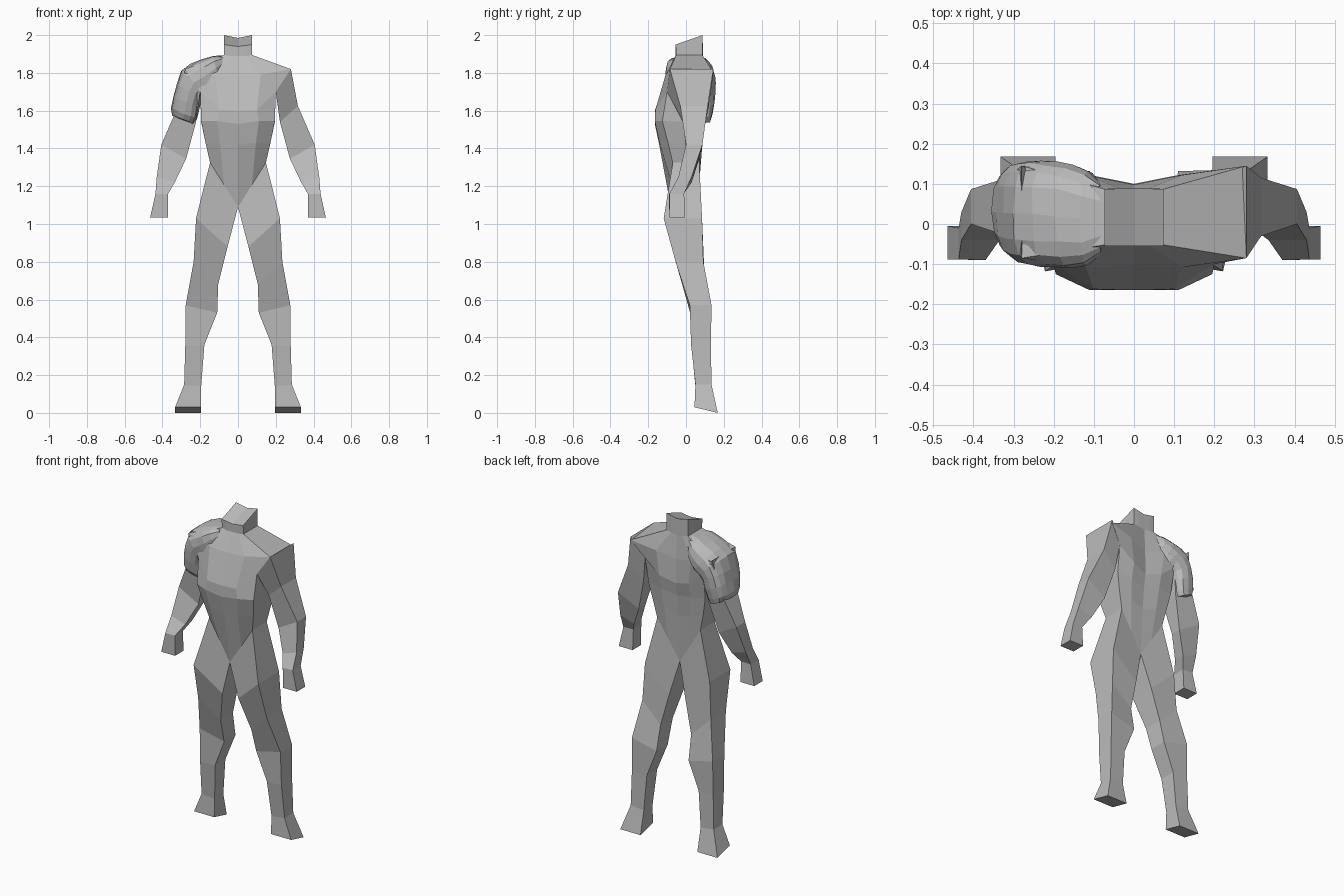
import bpy, bmesh, math, random

random.seed(4)

grey = bpy.data.materials.new("plain_grey")
grey.diffuse_color = (0.5, 0.5, 0.5, 1)


def loft(name, rings, closed=True, caps=(True, True), mirror=True):
    """Skin a list of equally long point rings."""
    bm = bmesh.new()
    rows = [[bm.verts.new(p) for p in r] for r in rings]
    n = len(rows[0])
    for a, b in zip(rows, rows[1:]):
        for i in range(n if closed else n - 1):
            j = (i + 1) % n
            bm.faces.new((a[i], a[j], b[j], b[i]))
    if caps[0]:
        bm.faces.new(rows[0])
    if caps[1]:
        bm.faces.new(rows[-1])
    bmesh.ops.recalc_face_normals(bm, faces=bm.faces)
    mesh = bpy.data.meshes.new(name)
    bm.to_mesh(mesh)
    bm.free()
    mesh.materials.append(grey)
    ob = bpy.data.objects.new(name, mesh)
    bpy.context.collection.objects.link(ob)
    if mirror:
        m = ob.modifiers.new("mirror", 'MIRROR')
        m.use_clip = True
        m.merge_threshold = 0.0005
    return ob


def limb_ring(xi, zi, xo, zo, fi, fo, bi, bo, back_drop=0):
    """Four corners: inner front, outer front, outer back, inner back."""
    return [(xi, fi, zi), (xo, fo, zo),
            (xo, bo, zo - back_drop), (xi, bi, zi - back_drop)]


# Torso with neck: half rows run from front centre round the side to back centre
loft("torso", [
    [(0, -.055, 1.94), (.04, -.055, 1.945), (.074, -.055, 1.95),
     (.074, .087, 2.0), (.04, .088, 1.993), (0, .088, 1.985)],
    [(0, -.055, 1.89), (.04, -.055, 1.89), (.074, -.052, 1.895),
     (.074, .087, 1.895), (.04, .09, 1.89), (0, .09, 1.885)],
    [(0, -.105, 1.78), (.12, -.108, 1.79), (.28, -.085, 1.82),
     (.28, .145, 1.80), (.12, .122, 1.77), (0, .098, 1.74)],
    [(0, -.165, 1.60), (.10, -.162, 1.605), (.20, -.10, 1.70),
     (.20, .115, 1.70), (.10, .12, 1.62), (0, .10, 1.59)],
    [(0, -.165, 1.53), (.11, -.165, 1.545), (.195, -.125, 1.545),
     (.195, .09, 1.54), (.10, .10, 1.53), (0, .088, 1.51)],
    [(0, -.142, 1.42), (.095, -.14, 1.43), (.172, -.095, 1.43),
     (.172, .078, 1.43), (.09, .085, 1.40), (0, .075, 1.38)],
    [(0, -.08, 1.09), (.074, -.075, 1.2075), (.148, -.07, 1.325),
     (.148, .07, 1.325), (.074, .065, 1.2075), (0, .06, 1.09)],
], closed=False, caps=(True, False))

# Arms: square sections from shoulder to fist
loft("arms", [
    limb_ring(.20, 1.70, .28, 1.82, -.10, -.085, .115, .145),
    limb_ring(.222, 1.54, .317, 1.625, -.015, -.03, .10, .115),
    limb_ring(.275, 1.345, .406, 1.42, .005, .0, .07, .087),
    limb_ring(.335, 1.22, .430, 1.25, -.04, -.04, .03, .03),
    limb_ring(.37, 1.16, .437, 1.16, -.09, -.088, -.012, -.01),
    limb_ring(.37, 1.035, .465, 1.035, -.088, -.088, -.005, -.005),
])

# Legs: square sections from waist to foot
loft("legs", [
    limb_ring(0, 1.09, .148, 1.325, -.08, -.07, .06, .07),
    limb_ring(.055, .88, .222, 1.03, -.075, -.118, .085, .085),
    limb_ring(.105, .68, .235, .80, -.02, -.055, .10, .092),
    limb_ring(.11, .53, .277, .57, .022, .02, .132, .135),
    limb_ring(.178, .36, .279, .36, .028, .027, .13, .132),
    limb_ring(.195, .14, .285, .15, .05, .05, .135, .135),
    limb_ring(.195, .03, .333, .03, .045, .045, .168, .168, back_drop=.03),
])

# Shoulder guard: rounded sections sweeping over one shoulder
# (outer x, outer z, inner x, inner z, front y, back y)
sections = [
    (-.315, 1.56, -.245, 1.535, -.03, .10),
    (-.345, 1.575, -.232, 1.53, -.055, .13),
    (-.353, 1.61, -.215, 1.56, -.075, .143),
    (-.343, 1.67, -.205, 1.62, -.09, .15),
    (-.325, 1.74, -.19, 1.67, -.10, .155),
    (-.300, 1.81, -.165, 1.69, -.105, .157),
    (-.255, 1.845, -.135, 1.70, -.108, .155),
    (-.195, 1.872, -.115, 1.72, -.108, .148),
    (-.135, 1.89, -.095, 1.76, -.105, .13),
    (-.085, 1.895, -.08, 1.81, -.075, .10),
]
SEG = 16
rings = []
for xo, zo, xi, zi, yf, yb in sections:
    ring = []
    for k in range(SEG):
        a = 2 * math.pi * k / SEG
        c, s = math.cos(a), math.sin(a)
        u = (1 + math.copysign(abs(c) ** .7, c)) / 2
        v = (1 + math.copysign(abs(s) ** .7, s)) / 2
        j = [random.uniform(-.003, .003) for _ in range(3)]
        ring.append((xi + (xo - xi) * u + j[0],
                     yf + (yb - yf) * v + j[1],
                     zi + (zo - zi) * u + j[2]))
    rings.append(ring)
loft("shoulder_guard", rings, mirror=False)
